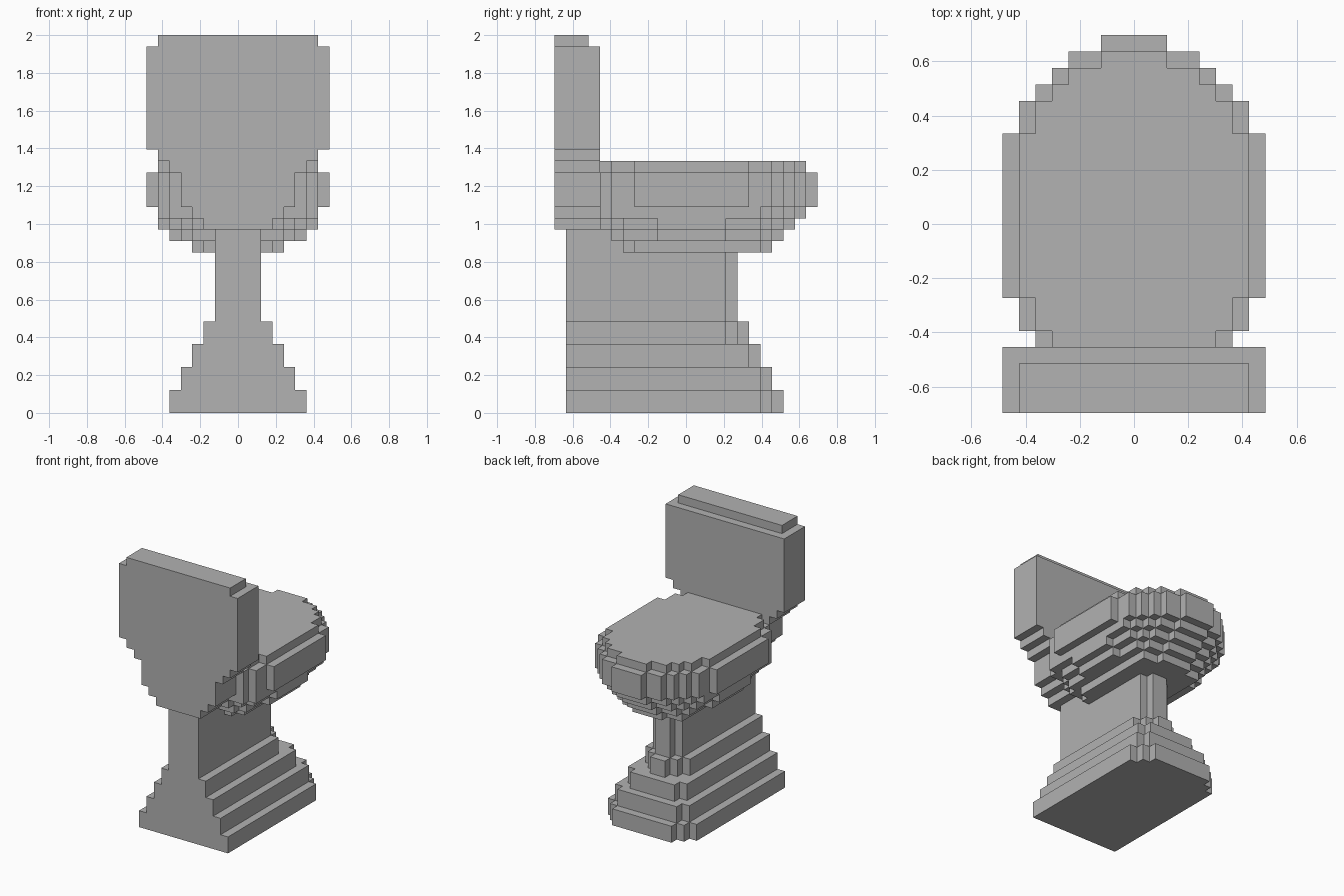
import bpy
import bmesh

old = bpy.data.objects.get("Cube")
if old:
    bpy.data.objects.remove(old, do_unlink=True)

U = 2 / 33       # size of one block
Y_MID = 11.5     # row that lies on y = 0

grey = bpy.data.materials.new("grey_ceramic")
grey.use_nodes = True
colour = (0.445, 0.445, 0.445, 1)
grey.diffuse_color = colour
grey.node_tree.nodes["Principled BSDF"].inputs["Base Color"].default_value = colour


def add_slab(bm, z0, z1, steps, end):
    """Extrude a mirrored stepped outline; steps are (first row, half width)."""
    side = []
    for i, (row, half) in enumerate(steps):
        stop = steps[i + 1][0] if i + 1 < len(steps) else end
        side += [(half, row), (half, stop)]
    outline = side + [(-x, y) for x, y in reversed(side)]
    verts = [bm.verts.new((x * U, (y - Y_MID) * U, z0 * U)) for x, y in outline]
    face = bm.faces.new(verts)
    top = bmesh.ops.extrude_face_region(bm, geom=[face], use_keep_orig=True)
    moved = [v for v in top["geom"] if isinstance(v, bmesh.types.BMVert)]
    bmesh.ops.translate(bm, verts=moved, vec=(0, 0, (z1 - z0) * U))


def build(name, slabs):
    bm = bmesh.new()
    for slab in slabs:
        add_slab(bm, *slab)
    bmesh.ops.recalc_face_normals(bm, faces=bm.faces)
    mesh = bpy.data.meshes.new(name)
    bm.to_mesh(mesh)
    bm.free()
    mesh.materials.append(grey)
    bpy.context.collection.objects.link(bpy.data.objects.new(name, mesh))


# Stepped foot and the narrow column above it
build("foot", [
    (0, 2, [(1, 6), (18, 5), (19, 4)], 20),
    (2, 4, [(1, 5), (18, 4)], 19),
    (4, 6, [(1, 4), (17, 3)], 18),
    (6, 8, [(1, 3), (15, 2), (16, 1)], 17),
])
build("column", [(8, 16, [(1, 2), (15, 1)], 16)])

# Rounded underside of the bowl, widening upward
build("bowl", [
    (14, 15, [(6, 3), (7, 4), (18, 2)], 19),
    (15, 16, [(5, 4), (6, 5), (9, 6), (15, 5), (18, 4), (19, 2)], 20),
    (16, 17, [(4, 4), (5, 5), (6, 6), (9, 7), (15, 6), (18, 5), (19, 4), (20, 2)], 21),
    (17, 18, [(4, 6), (5, 7), (18, 6), (19, 5), (20, 4), (21, 2)], 22),
])

# Wide rim and the flat lid on it
build("rim", [(18, 21, [(4, 6), (5, 7), (7, 8), (17, 7), (19, 6),
                        (20, 5), (21, 4), (22, 2)], 23)])
build("seat_lid", [(21, 22, [(4, 5), (5, 6), (7, 7), (17, 6), (19, 5),
                             (20, 4), (21, 2)], 22)])

# Tank tapering down to the column, with its cover
levels = [(16, 3), (17, 4), (18, 5), (21, 6), (22, 7), (23, 8), (32, 0)]
build("tank", [(z, levels[i + 1][0], [(0, half)], 4)
               for i, (z, half) in enumerate(levels[:-1])])
build("tank_cover", [(32, 33, [(0, 7)], 3)])
